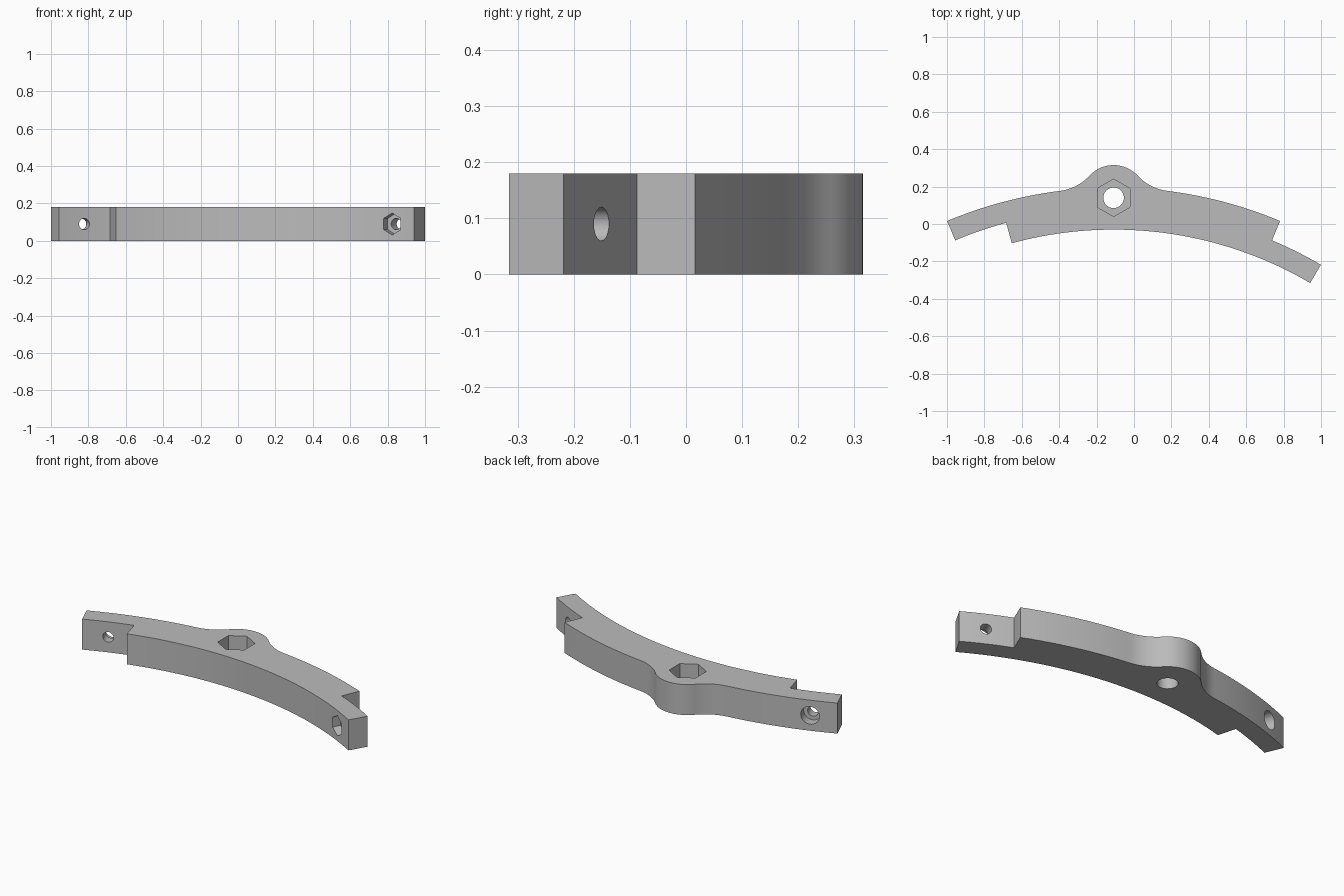
import bpy, bmesh
from math import sin, cos, asin, acos, atan2, radians, pi, hypot
from mathutils import Matrix, Vector

if "Cube" in bpy.data.objects:
    bpy.data.objects.remove(bpy.data.objects["Cube"])

CX, CY = -0.109, -2.107                 # centre of the big arc
R_IN, R_MID, R_OUT = 2.077, 2.19, 2.302
HEIGHT = 0.18
BOSS_Y, BOSS_R, FILLET = 0.14, 0.175, 0.26

grey = bpy.data.materials.new("light grey")
grey.use_nodes = True
COLOUR = (0.5, 0.5, 0.5, 1)
grey.diffuse_color = COLOUR
grey.node_tree.nodes["Principled BSDF"].inputs["Base Color"].default_value = COLOUR


def sweep(cx, cy, r, a, b, n):
    """Arc points; angles are measured clockwise from +y."""
    return [(cx + r * sin(a + (b - a) * i / n), cy + r * cos(a + (b - a) * i / n))
            for i in range(n + 1)]


def band(r, a, b, n):
    return sweep(CX, CY, r, radians(a), radians(b), n)


def add_object(name, bm):
    bmesh.ops.recalc_face_normals(bm, faces=bm.faces)
    mesh = bpy.data.meshes.new(name)
    bm.to_mesh(mesh)
    bm.free()
    mesh.materials.append(grey)
    obj = bpy.data.objects.new(name, mesh)
    bpy.context.collection.objects.link(obj)
    return obj


# Boss outline: fillet tangent to both the outer arc and the boss circle
d = BOSS_Y - CY
p, q = R_OUT + FILLET, BOSS_R + FILLET
fa = acos((p * p + d * d - q * q) / (2 * p * d))
fx, fy = p * sin(fa), CY + p * cos(fa)
ba = atan2(fx, fy - BOSS_Y)
fa_deg = fa * 180 / pi
boss = (sweep(CX - fx, fy, FILLET, pi - fa, pi - ba, 12)[1:]
        + sweep(CX, BOSS_Y, BOSS_R, -ba, ba, 20)[1:]
        + sweep(CX + fx, fy, FILLET, pi + ba, pi + fa, 12)[1:])
boss = [pt for i, pt in enumerate(boss)
        if i == 0 or hypot(pt[0] - boss[i - 1][0], pt[1] - boss[i - 1][1]) > 1e-5]
# fillet centres lie outside the big arc, so their arcs start facing inwards

# Curved arm outline with a half-thickness tab at each end
outline = (band(R_OUT, -22.75, -fa_deg, 14) + boss
           + band(R_OUT, fa_deg, 22.75, 14)[1:]
           + band(R_MID, 22.75, 30.4, 8)
           + band(R_IN, 30.4, -15.2, 44)
           + band(R_MID, -15.2, -22.75, 8))
bm = bmesh.new()
face = bm.faces.new([bm.verts.new((x, y, 0)) for x, y in outline])
top = bmesh.ops.extrude_face_region(bm, geom=[face])["geom"]
bmesh.ops.translate(bm, vec=(0, 0, HEIGHT),
                    verts=[g for g in top if isinstance(g, bmesh.types.BMVert)])
arm = add_object("curved_arm", bm)


def drill(name, sides, radius, start, end, spin=0):
    """Cut a prism-shaped hole running from start to end."""
    start, end = Vector(start), Vector(end)
    axis = end - start
    bm = bmesh.new()
    turn = axis.to_track_quat('Z', 'Y').to_matrix().to_4x4()
    bmesh.ops.create_cone(
        bm, cap_ends=True, segments=sides, radius1=radius, radius2=radius,
        depth=axis.length,
        matrix=Matrix.Translation((start + end) / 2) @ turn @ Matrix.Rotation(spin, 4, 'Z'))
    cutter = add_object(name, bm)
    mod = arm.modifiers.new(name, 'BOOLEAN')
    mod.operation, mod.solver, mod.object = 'DIFFERENCE', 'EXACT', cutter
    bpy.context.view_layer.objects.active = arm
    bpy.ops.object.modifier_apply(modifier=name)
    bpy.data.objects.remove(cutter)


def radial(angle, r):
    return (CX + r * sin(radians(angle)), CY + r * cos(radians(angle)), HEIGHT / 2)


# Boss: round bore with a nut pocket in the top
drill("boss_bore", 40, 0.055, (CX, BOSS_Y, -0.1), (CX, BOSS_Y, 0.3))
drill("boss_nut_pocket", 6, 0.1, (CX, BOSS_Y, 0.09), (CX, BOSS_Y, 0.3))

# Right tab: bolt hole with a round recess on the outer face
drill("right_bolt_hole", 32, 0.03, radial(-19, 2.1), radial(-19, 2.4))
drill("right_head_recess", 32, 0.052, radial(-19, 2.245), radial(-19, 2.4))

# Left tab: bolt hole with a nut pocket on the inner face
drill("left_bolt_hole", 32, 0.03, radial(26.7, 2.0), radial(26.7, 2.3))
drill("left_nut_pocket", 6, 0.059, radial(26.7, 2.0), radial(26.7, 2.125))

# Smooth the curves, keep the edges crisp
bpy.ops.object.select_all(action='DESELECT')
arm.select_set(True)
bpy.context.view_layer.objects.active = arm
bpy.ops.object.shade_smooth_by_angle(angle=radians(30))
